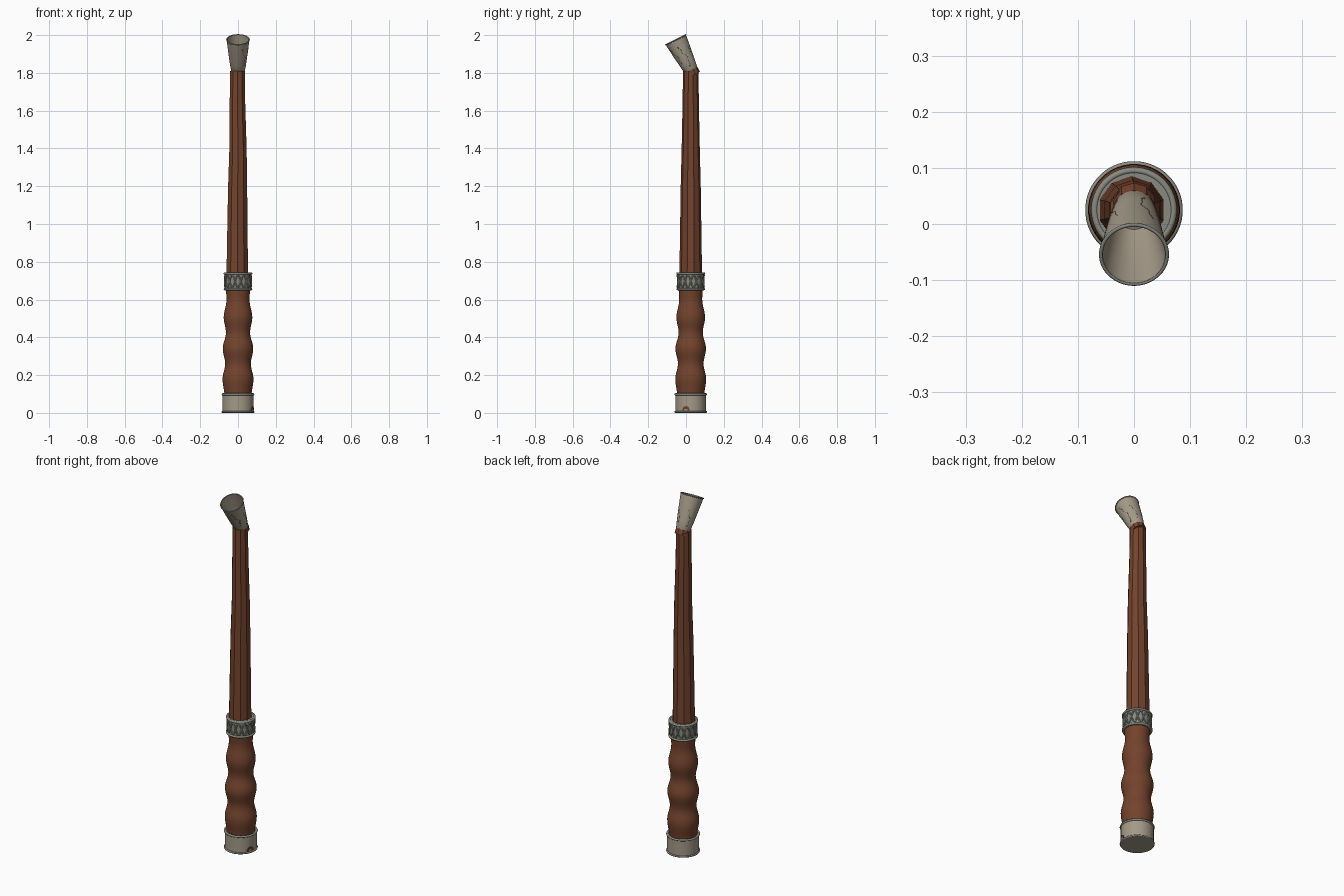
import bpy, bmesh, math
from mathutils import Vector, Matrix

if "Cube" in bpy.data.objects:
    bpy.data.objects.remove(bpy.data.objects["Cube"])

CY = 0.025  # the shaft axis sits a little behind the origin


def material(name, rgb):
    m = bpy.data.materials.new(name)
    m.diffuse_color = (*rgb, 1)
    m.use_nodes = True
    m.node_tree.nodes["Principled BSDF"].inputs["Base Color"].default_value = m.diffuse_color
    return m


WOOD = material("brown wood", (0.17, 0.056, 0.026))
BONE = material("pale horn", (0.37, 0.32, 0.245))
METAL = material("grey metal", (0.25, 0.255, 0.22))
CRACK = material("horn crack", (0.24, 0.205, 0.155))


def finish(name, bm, mat, angle=35):
    bmesh.ops.recalc_face_normals(bm, faces=bm.faces)
    me = bpy.data.meshes.new(name)
    bm.to_mesh(me)
    bm.free()
    me.materials.append(mat)
    ob = bpy.data.objects.new(name, me)
    bpy.context.collection.objects.link(ob)
    bpy.ops.object.select_all(action='DESELECT')
    ob.select_set(True)
    bpy.context.view_layer.objects.active = ob
    bpy.ops.object.shade_smooth_by_angle(angle=math.radians(angle))
    return ob


def loft(name, rings, mat, n=40, matrix=None, closed=False, angle=35):
    """rings: (radius, z, x offset, y offset)"""
    bm = bmesh.new()
    loops = []
    for r, z, ox, oy in rings:
        loops.append([bm.verts.new((ox + r * math.cos(2 * math.pi * (i + .5) / n),
                                    oy + r * math.sin(2 * math.pi * (i + .5) / n), z))
                      for i in range(n)])
    pairs = list(zip(loops, loops[1:]))
    if closed:
        pairs.append((loops[-1], loops[0]))
    for a, b in pairs:
        for i in range(n):
            j = (i + 1) % n
            bm.faces.new((a[i], a[j], b[j], b[i]))
    if not closed:
        bm.faces.new(loops[0])
        bm.faces.new(loops[-1])
    if matrix:
        bm.transform(matrix)
    return finish(name, bm, mat, angle)


def lathe(name, profile, mat, **kw):
    return loft(name, [(r, z, 0, CY) for r, z in profile], mat, **kw)


def ring(name, r, z, t, mat, matrix=None, oy=CY):
    prof = [(r + t * math.cos(a * math.pi / 4), z + t * math.sin(a * math.pi / 4), 0, oy)
            for a in range(8)]
    return loft(name, prof, mat, closed=True, matrix=matrix, n=48, angle=60)


def tube(name, pts, rad, mat, cyclic=False):
    """Thin round wire through the points, turned into a mesh."""
    cu = bpy.data.curves.new(name, 'CURVE')
    cu.dimensions = '3D'
    cu.bevel_depth = rad
    cu.bevel_resolution = 1
    sp = cu.splines.new('POLY')
    sp.points.add(len(pts) - 1)
    for p, q in zip(sp.points, pts):
        p.co = (*q, 1)
    sp.use_cyclic_u = cyclic
    cu.materials.append(mat)
    ob = bpy.data.objects.new(name, cu)
    bpy.context.collection.objects.link(ob)
    return ob


# butt cap with rolled rims
lathe("butt_cap", [(0.082, 0), (0.082, 0.1)], BONE)
ring("butt_rim_bottom", 0.082, 0.005, 0.005, METAL)
ring("butt_rim_top", 0.081, 0.098, 0.006, METAL)

# small arched wooden inlay on the +x side of the cap
bm = bmesh.new()
arch = [(0.02 * math.cos(math.pi * k / 8), 0.012 + 0.024 * math.sin(math.pi * k / 8))
        for k in range(9)]
verts = [bm.verts.new((math.sqrt(0.084 ** 2 - (y - CY) ** 2), y, z)) for y, z in arch]
back = [bm.verts.new(v.co - Vector((0.006, 0, 0))) for v in verts]
bm.faces.new(verts)
bm.faces.new(back)
for i in range(9):
    j = (i + 1) % 9
    bm.faces.new((verts[i], verts[j], back[j], back[i]))
finish("cap_inlay", bm, WOOD)

# wavy grip: smooth interpolation between swells and necks
keys = [(0.09, 0.072), (0.18, 0.082), (0.26, 0.068), (0.34, 0.081), (0.425, 0.064),
        (0.505, 0.076), (0.60, 0.061), (0.66, 0.064)]
grip = []
for (z0, r0), (z1, r1) in zip(keys, keys[1:]):
    for k in range(6):
        t = k / 6
        s = (1 - math.cos(math.pi * t)) / 2
        grip.append((r0 + (r1 - r0) * s, z0 + (z1 - z0) * t))
grip.append((0.064, 0.66))
lathe("grip", grip, WOOD)

# collar with rims and crossed wave wires
lathe("collar", [(0.07, 0.65), (0.07, 0.742)], METAL)
for i, z in enumerate((0.655, 0.738)):
    ring(f"collar_rim_{i}", 0.0705, z, 0.006, METAL)
for s in (1, -1):
    pts = []
    for k in range(144):
        a = 2 * math.pi * k / 144
        pts.append((0.0705 * math.cos(a), CY + 0.0705 * math.sin(a),
                    0.697 + s * 0.031 * math.sin(7 * a)))
    tube("collar_wave", pts, 0.004, METAL, True)

# long faceted shaft, faintly bent
loft("shaft", [(0.060, 0.73, -0.004, CY), (0.056, 1.0, -0.003, CY),
               (0.053, 1.2, -0.002, CY), (0.048, 1.4, 0.0, CY),
               (0.043, 1.65, -0.003, CY), (0.041, 1.81, -0.003, CY)], WOOD, n=10)

# tilted hollow cup; local z runs along the cup axis
base, tip = Vector((0, 0.026, 1.815)), Vector((0, -0.055, 1.977))
axis = (tip - base).normalized()
L = (tip - base).length
M = Matrix.Translation(base) @ Vector((0, 0, 1)).rotation_difference(axis).to_matrix().to_4x4()
cup = [(0.030, -0.012), (0.037, 0), (0.044, 0.045), (0.051, 0.10), (0.057, 0.15), (0.060, L),
       (0.056, L), (0.053, 0.15), (0.046, 0.10), (0.038, 0.05), (0.030, 0.02)]
loft("cup", [(r, z, 0, 0) for r, z in cup], BONE, matrix=M)
ring("cup_rim", 0.059, L - 0.002, 0.0035, METAL, matrix=M, oy=0)

# wooden seat under the cup, following its tilt
loft("cup_seat", [(0.038, -0.03, 0, 0), (0.038, 0.0, 0, 0)], WOOD, n=10, matrix=M)


# hairline cracks lying on the cup
def crack(a0, z0, z1, swing, inside=False):
    pts = []
    for k in range(13):
        t = k / 12
        z = z0 + (z1 - z0) * t
        a = a0 + swing * math.sin(t * 5) + 0.3 * swing * math.sin(t * 17)
        r = 0.0375 + 0.0227 * z / L if not inside else 0.028 + 0.17 * z
        pts.append(M @ Vector((r * math.cos(a), r * math.sin(a), z)))
    tube("cup_crack", pts, 0.0016, CRACK)


crack(-0.9, 0.04, 0.15, 0.25)
crack(0.1, 0.02, 0.14, 0.22)
crack(1.1, 0.03, 0.12, 0.2)
crack(2.4, 0.02, 0.11, 0.2)
